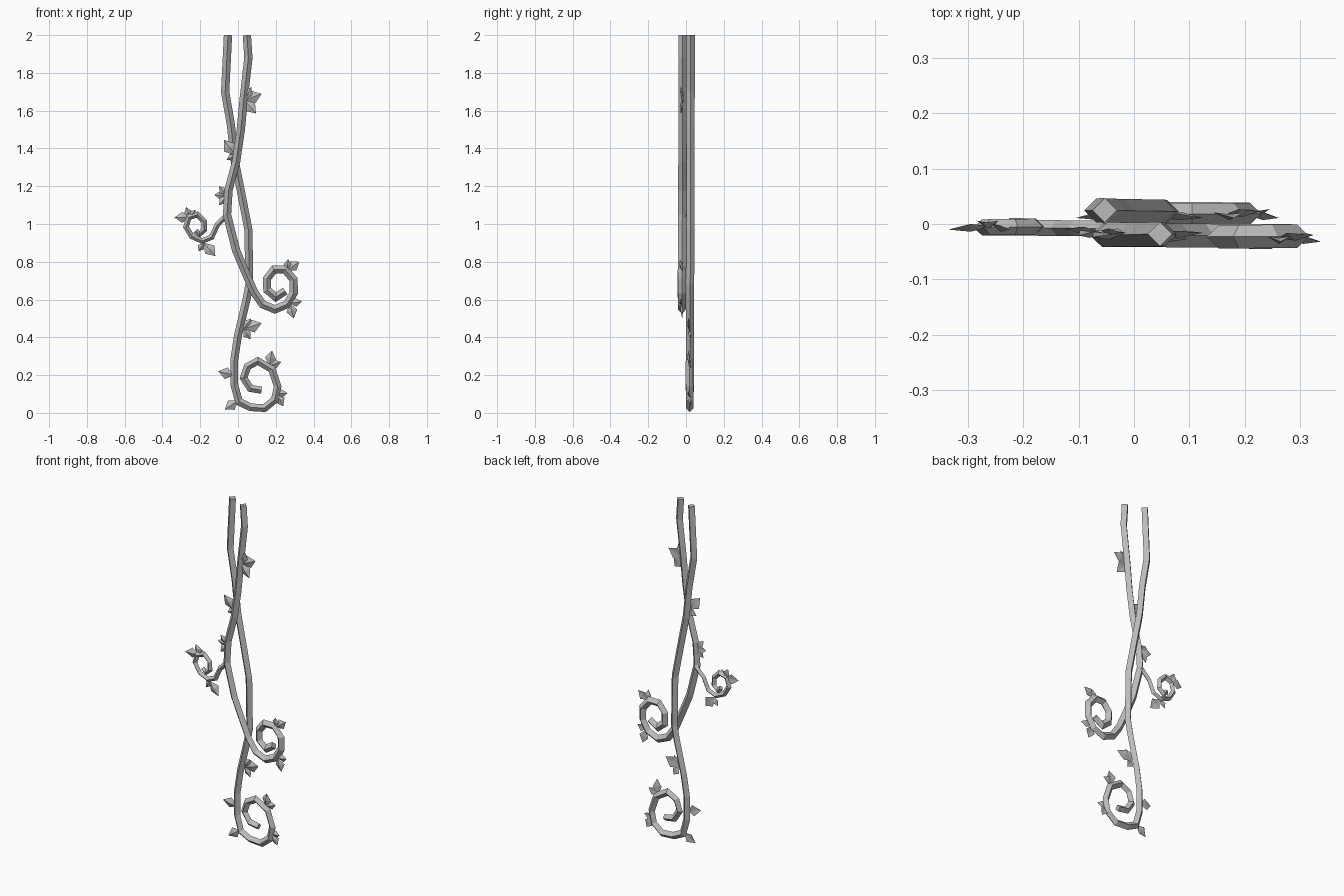
import bpy, bmesh
from mathutils import Vector

cube = bpy.data.objects.get("Cube")
if cube:
    bpy.data.objects.remove(cube, do_unlink=True)

grey = bpy.data.materials.new("iron_grey")
grey.use_nodes = True
COLOUR = (0.5, 0.5, 0.5, 1)
grey.diffuse_color = COLOUR
grey.node_tree.nodes["Principled BSDF"].inputs["Base Color"].default_value = COLOUR


def finish(name, bm):
    bmesh.ops.recalc_face_normals(bm, faces=bm.faces)
    mesh = bpy.data.meshes.new(name)
    bm.to_mesh(mesh)
    bm.free()
    mesh.materials.append(grey)
    bpy.context.collection.objects.link(bpy.data.objects.new(name, mesh))


def vine(name, path, depth, radius):
    """Mitred tube of diamond section; depth and radius run from first to last point."""
    bm = bmesh.new()
    pts = [Vector((x, 0, z)) for x, z in path]
    last = len(pts) - 1
    rings = []
    for i, p in enumerate(pts):
        a = (p - pts[max(i - 1, 0)]).normalized()
        b = (pts[min(i + 1, last)] - p).normalized()
        t = (a + b).normalized()
        side = Vector((t.z, 0, -t.x))
        mitre = 1 / max(t.dot(b if i < last else a), 0.8)
        f = i / last
        r = radius[0] + (radius[1] - radius[0]) * f
        y = depth[0] + (depth[1] - depth[0]) * f
        c = p + Vector((0, y, 0))
        out = Vector((0, r, 0))
        rings.append([bm.verts.new(c + o) for o in
                      (side * r * mitre, out, -side * r * mitre, -out)])
    for lo, hi in zip(rings, rings[1:]):
        for k in range(4):
            bm.faces.new((lo[k], lo[(k + 1) % 4], hi[(k + 1) % 4], hi[k]))
    bm.faces.new(rings[0])
    bm.faces.new(rings[-1])
    finish(name, bm)


def leaves(name, base, y, tips):
    """Cluster of thin, ridged kite leaves fanning out from one point."""
    bm = bmesh.new()
    for n, (x, z) in enumerate(tips):
        root = Vector((base[0], y, base[1]))
        tip = Vector((x, y + (0.006 if n % 2 else -0.006), z))
        d = tip - root
        wide = Vector((d.z, 0, -d.x)) * 0.36
        tilt = Vector((0, 0.007, 0))
        mid = root + d * 0.5
        rv, tv, lv, sv, front, back = [bm.verts.new(v) for v in (
            root, tip, mid + wide + tilt, mid - wide + tilt,
            mid - tilt, mid + tilt * 0.5)]
        loop = [rv, lv, tv, sv]
        for k in range(4):
            for ridge in (front, back):
                bm.faces.new((loop[k], loop[(k + 1) % 4], ridge))
    finish(name, bm)


# Front vine, ending in the upper right curl
vine("front_vine", [
    (.047, 2), (.055, 1.88), (.03, 1.66), (.015, 1.5), (-.01, 1.33), (-.05, 1.18),
    (-.058, 1.05), (-.01, .86), (.045, .73), (.085, .64), (.13, .575), (.195, .548),
    (.26, .575), (.295, .635), (.295, .705), (.25, .758), (.19, .758), (.153, .71),
    (.155, .65), (.2, .613), (.25, .645)], (-.018, -.024), (.022, .021))

# Back vine, ending in the bottom curl
vine("back_vine", [
    (-.053, 2), (-.068, 1.7), (-.037, 1.52), (-.018, 1.34), (.02, 1.15), (.055, .97),
    (.06, .68), (.045, .6), (0, .41), (-.02, .28), (-.02, .15), (.005, .06),
    (.065, .03), (.14, .025), (.195, .07), (.21, .14), (.18, .23), (.105, .275),
    (.05, .245), (.03, .185), (.065, .13), (.125, .12)], (.025, .016), (.022, .019))

# Small side curl branching off the front vine
vine("side_tendril", [
    (-.055, 1.05), (-.11, .995), (-.14, .93), (-.19, .91), (-.245, .935), (-.275, .985),
    (-.26, 1.035), (-.215, 1.05), (-.18, 1.015), (-.178, .97), (-.205, .945),
    (-.225, .965)], (-.008, -.004), (.014, .015))

# Leaf clusters: base, depth, tips
clusters = {
    "upper_right_leaves": ((.035, 1.655), -.022, [(.07, 1.725), (.125, 1.69), (.095, 1.585)]),
    "crossing_leaves": ((-.015, 1.365), -.018, [(-.075, 1.445), (-.06, 1.34)]),
    "mid_left_leaves": ((-.06, 1.15), -.015, [(-.1, 1.2), (-.125, 1.155), (-.1, 1.1)]),
    "tendril_low_leaves": ((-.18, .9), -.005, [(-.12, .83), (-.21, .855)]),
    "tendril_top_leaves": ((-.255, 1.035), -.004, [(-.336, 1.035), (-.275, 1.09), (-.225, 1.075)]),
    "right_curl_top_leaves": ((.26, .755), -.026, [(.265, .815), (.325, .8)]),
    "right_curl_low_leaves": ((.275, .58), -.026, [(.338, .59), (.295, .5)]),
    "lower_stem_leaves": ((.03, .445), .017, [(.125, .475), (.065, .39), (.07, .5)]),
    "bottom_left_leaf": ((-.02, .2), .017, [(-.105, .22)]),
    "bottom_heel_leaf": ((.0, .065), .017, [(-.07, .018)]),
    "bottom_curl_top_leaves": ((.165, .25), .017, [(.18, .33), (.228, .27)]),
    "bottom_curl_right_leaves": ((.205, .1), .017, [(.262, .105), (.24, .035)]),
}
for name, (base, y, tips) in clusters.items():
    leaves(name, base, y, tips)
